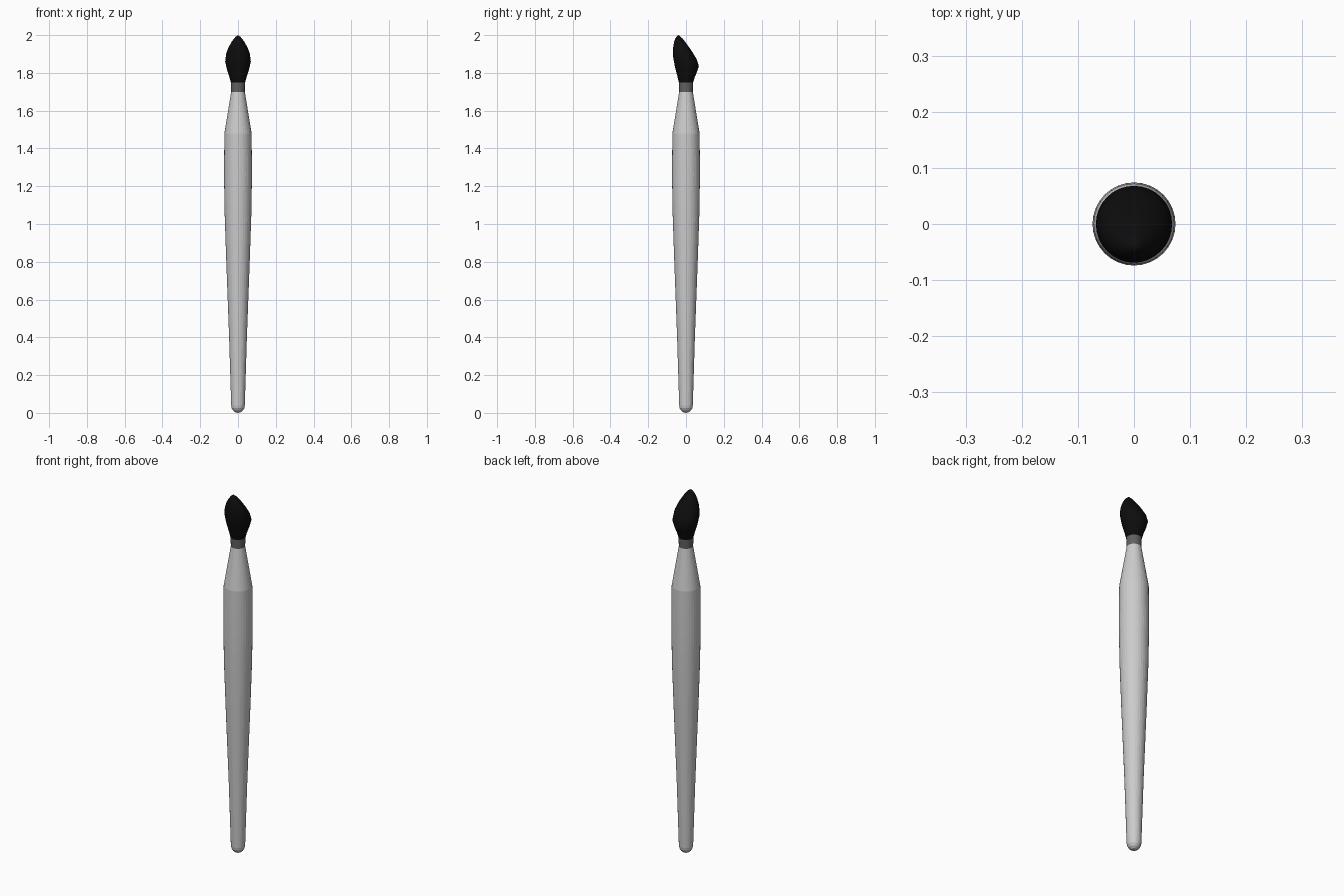
import bpy, bmesh
from math import cos, sin, pi, radians

if "Cube" in bpy.data.objects:
    bpy.data.objects.remove(bpy.data.objects["Cube"])

SEGMENTS = 32


def material(name, value):
    mat = bpy.data.materials.new(name)
    mat.diffuse_color = (value, value, value, 1)
    mat.use_nodes = True
    mat.node_tree.nodes["Principled BSDF"].inputs["Base Color"].default_value = mat.diffuse_color
    return mat


def lathe(name, rings, mat=None, angle=30):
    """Loft rings of (z, radius, y shift, tilt); radius 0 makes a pole."""
    bm = bmesh.new()
    loops = []
    for z, r, y, tilt in rings:
        if r == 0:
            loops.append([bm.verts.new((0, y, z))])
            continue
        loop = []
        for i in range(SEGMENTS):
            a = 2 * pi * i / SEGMENTS
            loop.append(bm.verts.new((r * cos(a), y + r * sin(a), z + tilt * r * sin(a))))
        loops.append(loop)
    for low, high in zip(loops, loops[1:]):
        for i in range(SEGMENTS):
            j = (i + 1) % SEGMENTS
            if len(low) == 1:
                bm.faces.new((low[0], high[j], high[i]))
            elif len(high) == 1:
                bm.faces.new((low[i], low[j], high[0]))
            else:
                bm.faces.new((low[i], low[j], high[j], high[i]))
    # close open ends
    if len(loops[0]) > 1:
        bm.faces.new(loops[0][::-1])
    if len(loops[-1]) > 1:
        bm.faces.new(loops[-1])
    bmesh.ops.recalc_face_normals(bm, faces=bm.faces)
    mesh = bpy.data.meshes.new(name)
    bm.to_mesh(mesh)
    bm.free()
    obj = bpy.data.objects.new(name, mesh)
    bpy.context.collection.objects.link(obj)
    if mat:
        mesh.materials.append(mat)
    bpy.ops.object.select_all(action='DESELECT')
    obj.select_set(True)
    bpy.context.view_layer.objects.active = obj
    bpy.ops.object.shade_smooth_by_angle(angle=radians(angle))
    return obj


# tapered handle: rounded butt, long swell, conical shoulder
butt = [(0.04 - 0.04 * cos(a), 0.036 * sin(a)) for a in (pi / 8 * k for k in range(1, 5))]
handle = [(0.0, 0.0)] + butt + [
    (0.4, 0.047), (0.8, 0.062), (1.05, 0.0705), (1.26, 0.074), (1.48, 0.072), (1.70, 0.036)]
lathe("handle", [(z, r, 0, 0) for z, r in handle], angle=8)

# short metal collar
lathe("ferrule", [(1.69, 0.0355, 0, 0), (1.70, 0.036, 0, 0), (1.755, 0.038, 0, 0)],
      material("dark_metal", 0.12))

# bristle tuft: tilted rings with the tip swept toward the front
lathe("bristles", [
    (1.75, 0.038, 0, 0),
    (1.78, 0.046, 0, -0.08),
    (1.82, 0.059, 0, -0.22),
    (1.86, 0.068, 0, -0.36),
    (1.90, 0.063, -0.006, -0.45),
    (1.935, 0.049, -0.015, -0.5),
    (1.965, 0.032, -0.026, -0.45),
    (1.988, 0.015, -0.034, -0.35),
    (2.0, 0.0, -0.039, 0),
], material("black_hair", 0.004), angle=60)
